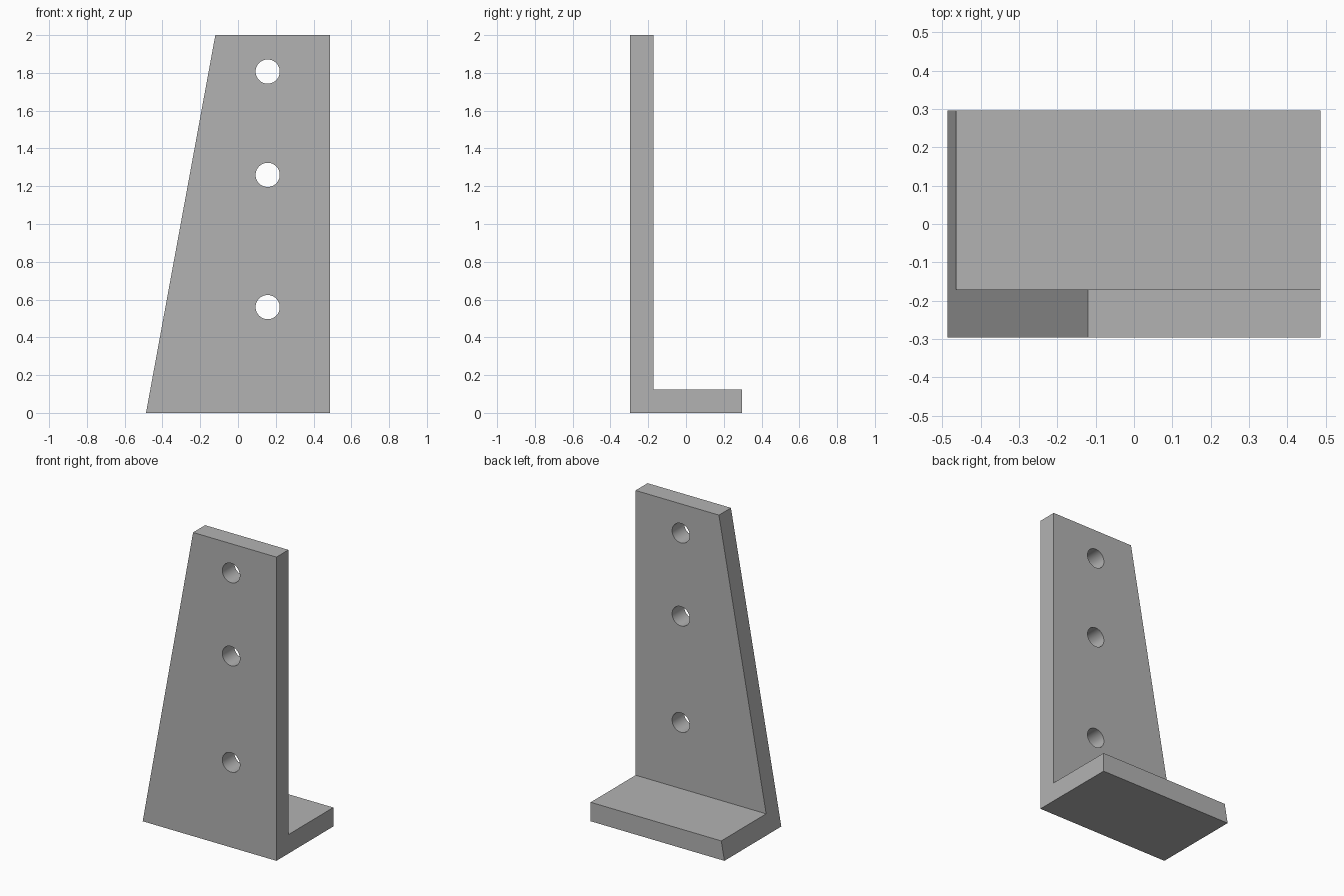
import bpy, bmesh, math

cube = bpy.data.objects.get("Cube")
if cube:
    bpy.data.objects.remove(cube, do_unlink=True)

# Bracket dimensions
HEIGHT, THICK = 2.0, 0.125
HALF_W, HALF_D = 0.487, 0.296
TOP_LEFT = -0.12
HOLE_X, HOLE_R = 0.157, 0.064
HOLE_HEIGHTS = (0.56, 1.26, 1.807)

steel = bpy.data.materials.new("plain grey")
steel.use_nodes = True
grey = (0.45, 0.45, 0.45, 1)
steel.diffuse_color = grey
steel.node_tree.nodes["Principled BSDF"].inputs["Base Color"].default_value = grey


def slant_x(z):
    """Edge of the tapered side at height z."""
    return -HALF_W + (TOP_LEFT + HALF_W) * z / HEIGHT


# L-shaped side profile, swept across to the tapered side
inner = -HALF_D + THICK
profile = [(-HALF_D, 0), (HALF_D, 0), (HALF_D, THICK),
           (inner, THICK), (inner, HEIGHT), (-HALF_D, HEIGHT)]
bm = bmesh.new()
straight = [bm.verts.new((HALF_W, y, z)) for y, z in profile]
tapered = [bm.verts.new((slant_x(z), y, z)) for y, z in profile]
bm.faces.new(straight)
bm.faces.new(tapered[::-1])
for i in range(len(profile)):
    j = (i + 1) % len(profile)
    bm.faces.new((straight[i], tapered[i], tapered[j], straight[j]))
bmesh.ops.recalc_face_normals(bm, faces=bm.faces)
mesh = bpy.data.meshes.new("angle_bracket")
bm.to_mesh(mesh)
bm.free()
bracket = bpy.data.objects.new("angle_bracket", mesh)
bpy.context.collection.objects.link(bracket)
mesh.materials.append(steel)

# Bolt holes through the upright plate
for z in HOLE_HEIGHTS:
    bpy.ops.mesh.primitive_cylinder_add(
        vertices=64, radius=HOLE_R, depth=THICK * 2,
        location=(HOLE_X, -HALF_D + THICK / 2, z), rotation=(math.pi / 2, 0, 0))
    cutter = bpy.context.object
    cutter.name = "hole_cutter"
    cutter.data.materials.append(steel)
    bpy.context.view_layer.objects.active = bracket
    cut = bracket.modifiers.new("bolt hole", 'BOOLEAN')
    cut.operation = 'DIFFERENCE'
    cut.solver = 'EXACT'
    cut.object = cutter
    bpy.ops.object.modifier_apply(modifier=cut.name)
    bpy.data.objects.remove(cutter, do_unlink=True)

# Smooth hole walls, crisp plate edges
bpy.ops.object.select_all(action='DESELECT')
bracket.select_set(True)
bpy.context.view_layer.objects.active = bracket
bpy.ops.object.shade_smooth_by_angle(angle=math.radians(30))
